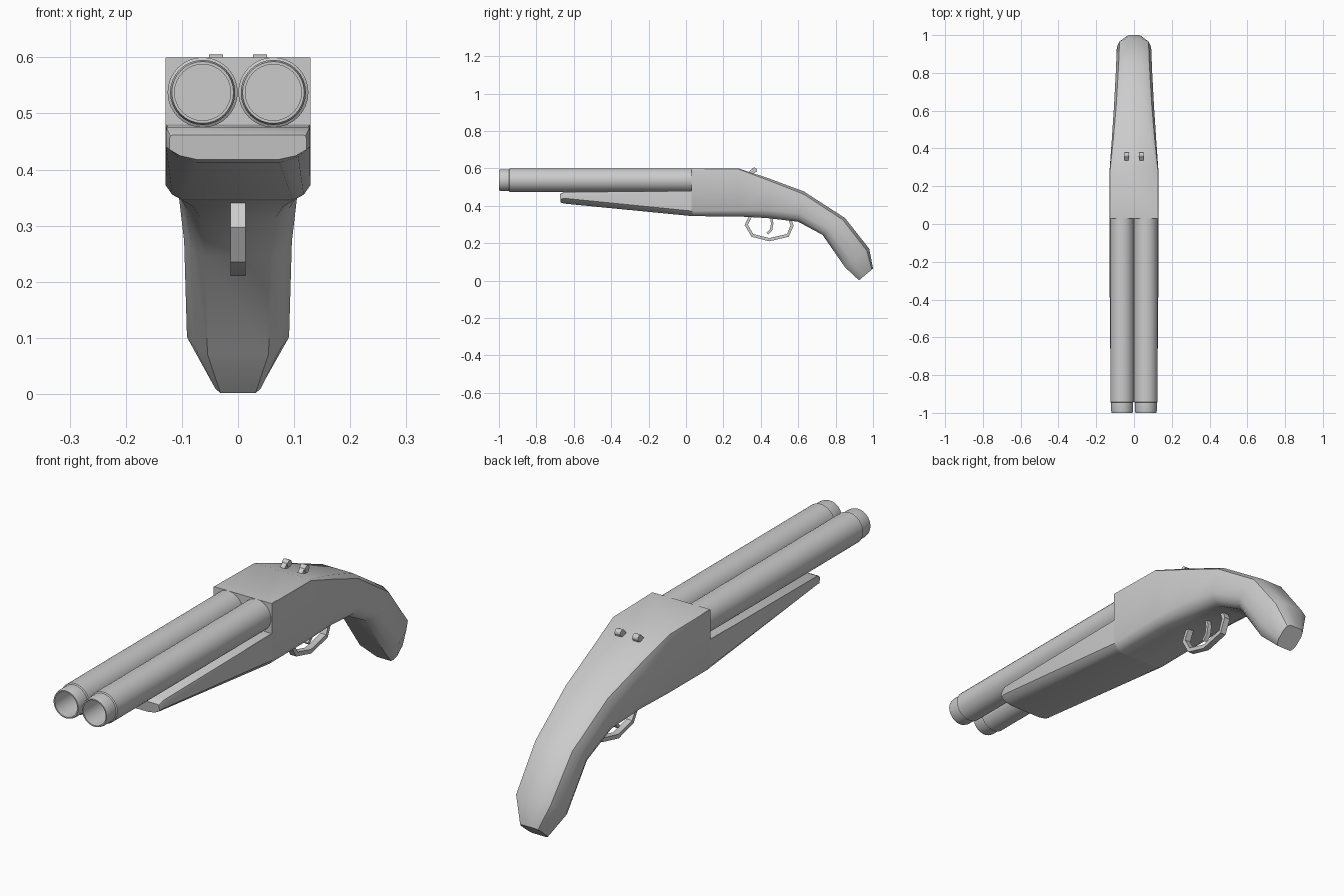
import bpy, bmesh, math
from mathutils import Vector

if "Cube" in bpy.data.objects:
    bpy.data.objects.remove(bpy.data.objects["Cube"])


def finish(name, bm, angle=35):
    bmesh.ops.recalc_face_normals(bm, faces=bm.faces)
    me = bpy.data.meshes.new(name)
    bm.to_mesh(me)
    bm.free()
    ob = bpy.data.objects.new(name, me)
    bpy.context.collection.objects.link(ob)
    bpy.ops.object.select_all(action='DESELECT')
    ob.select_set(True)
    bpy.context.view_layer.objects.active = ob
    bpy.ops.object.shade_smooth_by_angle(angle=math.radians(angle))
    return ob


def loft(name, rings, closed_path=False, caps=True, angle=35):
    bm = bmesh.new()
    vs = [[bm.verts.new(p) for p in r] for r in rings]
    n = len(vs[0])
    for a, b in zip(vs, vs[1:]):
        for i in range(n):
            j = (i + 1) % n
            bm.faces.new((a[i], a[j], b[j], b[i]))
    if caps:
        bm.faces.new(vs[0])
        bm.faces.new(vs[-1])
    return finish(name, bm, angle)


def section(top, bottom, w, tw, td, bw, bd):
    """Cross-section from a top point to a bottom point (y, z): half width w,
    top/bottom flats tw, bw (fractions of w), shoulders td, bd (fractions of height)."""
    half = [(bw, 0), ((1 + bw) / 2 + (1 - bw) * 0.12, bd * 0.38), (1, bd),
            (1, 1 - td), ((1 + tw) / 2 + (1 - tw) * 0.2, 1 - td * 0.3), (tw, 1)]
    pts = half + [(-x, t) for x, t in reversed(half)]
    b, t_ = Vector((0, *bottom)), Vector((0, *top))
    return [b.lerp(t_, t) + Vector((x * w, 0, 0)) for x, t in pts]


# receiver and curved grip
loft("receiver_and_grip", [section(*s) for s in [
    ((.03, .60), (.03, .345), .129, .99, .01, .76, .11),
    ((.28, .60), (.29, .343), .129, .95, .05, .74, .13),
    ((.44, .548), (.44, .334), .118, .78, .18, .68, .20),
    ((.63, .477), (.60, .315), .106, .62, .28, .64, .26),
    ((.85, .335), (.73, .245), .096, .50, .34, .60, .30),
    ((.98, .17), (.85, .072), .091, .48, .34, .60, .30),
    ((1.0, .065), (.925, .002), .045, .60, .28, .70, .28)]])

# tapered fore-end under the barrels
loft("fore_end", [section(*s) for s in [
    ((-.675, .462), (-.67, .418), .122, .95, .15, .60, .40),
    ((-.65, .475), (-.65, .412), .128, .98, .08, .58, .45),
    ((.035, .480), (.035, .345), .129, .99, .02, .76, .20)]])


# barrels: hollow tubes with a stepped muzzle
def barrel(name, x):
    prof = [(.035, .0625), (-.943, .0625), (-.946, .058), (-.988, .058),
            (-1, .055), (-1, .050), (.02, .050)]
    n = 32
    loft(name, [[(x + r * math.cos(k * math.tau / n), y,
                  .5375 + r * math.sin(k * math.tau / n)) for k in range(n)]
                for y, r in prof])


# flat strip bent along a side-view path
def strip(name, path, width, thick, x=0):
    pts = [Vector(p) for p in path]
    rings = []
    for i, p in enumerate(pts):
        d = (pts[min(i + 1, len(pts) - 1)] - pts[max(i - 1, 0)]).normalized()
        nrm = Vector((-d.y, d.x)) * thick / 2
        a, b = p + nrm, p - nrm
        rings.append([(x - width / 2, *a), (x + width / 2, *a),
                      (x + width / 2, *b), (x - width / 2, *b)])
    loft(name, rings)


# hammer: small spur with a rounded thumb pad
def hammer(name, x):
    strip(name + "_spur", [(.335, .565), (.355, .585), (.375, .592)], .02, .022, x)
    bm = bmesh.new()
    bmesh.ops.create_cone(bm, cap_ends=True, segments=12, radius1=.014,
                          radius2=.014, depth=.025)
    ob = finish(name + "_pad", bm)
    ob.rotation_euler = (0, math.pi / 2, 0)
    ob.location = (x, .365, .591)


for side, s in (("left", -1), ("right", 1)):
    barrel("barrel_" + side, s * .063)
    hammer("hammer_" + side, s * .039)

# trigger guard loop and two triggers
strip("trigger_guard", [(.345, .345), (.322, .298), (.355, .242), (.445, .219),
                        (.545, .242), (.567, .295), (.555, .33)], .026, .017)
strip("trigger", [(.455, .345), (.461, .305), (.455, .272), (.435, .252)], .018, .013)
